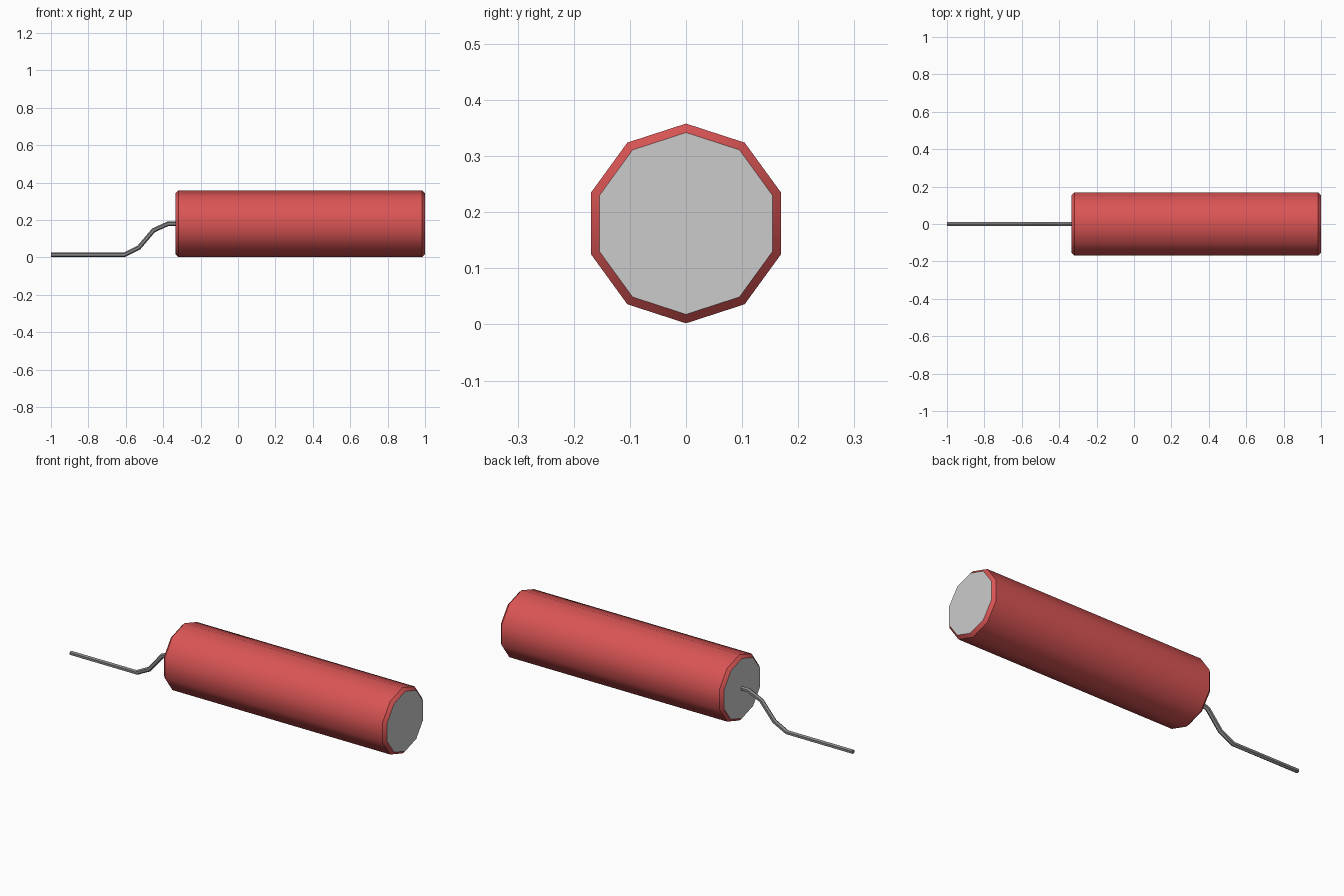
import bpy, bmesh, math
from mathutils import Vector

if "Cube" in bpy.data.objects:
    bpy.data.objects.remove(bpy.data.objects["Cube"])


def sweep(name, stations, sides, start_angle=90):
    """Loft polygon rings along (x, z, radius) stations in the xz plane, with mitred bends."""
    pts = [Vector((x, 0, z)) for x, z, r in stations]
    bm = bmesh.new()
    rings = []
    for i, (x, z, r) in enumerate(stations):
        d_in = (pts[i] - pts[max(i - 1, 0)]).normalized()
        d_out = (pts[min(i + 1, len(pts) - 1)] - pts[i]).normalized()
        t = (d_in + d_out).normalized()
        up = Vector((-t.z, 0, t.x))
        stretch = 1 / max(0.5, t.dot(d_out if d_out.length else d_in))
        ring = []
        for k in range(sides):
            a = math.radians(start_angle) + 2 * math.pi * k / sides
            ring.append(bm.verts.new(pts[i] + up * r * stretch * math.sin(a)
                                     + Vector((0, r * math.cos(a), 0))))
        rings.append(ring)
    for a, b in zip(rings, rings[1:]):
        for k in range(sides):
            n = (k + 1) % sides
            bm.faces.new((a[k], a[n], b[n], b[k]))
    # the two end caps use the second material slot
    for ring in (rings[0], rings[-1]):
        bm.faces.new(ring).material_index = 1
    bmesh.ops.recalc_face_normals(bm, faces=bm.faces)
    mesh = bpy.data.meshes.new(name)
    obj = bpy.data.objects.new(name, mesh)
    bpy.context.collection.objects.link(obj)
    for mat_name, colour in PALETTE[name]:
        mat = bpy.data.materials.get(mat_name) or bpy.data.materials.new(mat_name)
        mat.diffuse_color = colour
        mat.use_nodes = True
        mat.node_tree.nodes["Principled BSDF"].inputs["Base Color"].default_value = mat.diffuse_color
        mesh.materials.append(mat)
    bm.to_mesh(mesh)
    bm.free()
    bpy.ops.object.select_all(action='DESELECT')
    obj.select_set(True)
    bpy.context.view_layer.objects.active = obj
    bpy.ops.object.shade_smooth_by_angle(angle=math.radians(40))
    return obj


RED = ("red_paper", (0.70, 0.09, 0.09, 1))
GREY = ("grey_end", (0.7, 0.7, 0.7, 1))
DARK = ("dark_cord", (0.25, 0.25, 0.25, 1))
PALETTE = {"tube": (RED, GREY), "fuse": (DARK, DARK)}

# Ten-sided tube with chamfered rims and grey end discs
R, CH, Z = 0.178, 0.016, 0.18
sweep("tube", [(-0.335, Z, R - CH), (-0.335 + CH, Z, R),
               (1.0 - CH, Z, R), (1.0, Z, R - CH)], 10)

# Bent cord dropping from the end disc to the ground
F = 0.012
sweep("fuse", [(-1.0, 0.015, F), (-0.605, 0.015, F), (-0.53, 0.053, F),
               (-0.452, 0.145, F), (-0.375, 0.18, F), (-0.325, 0.18, F)], 6)
